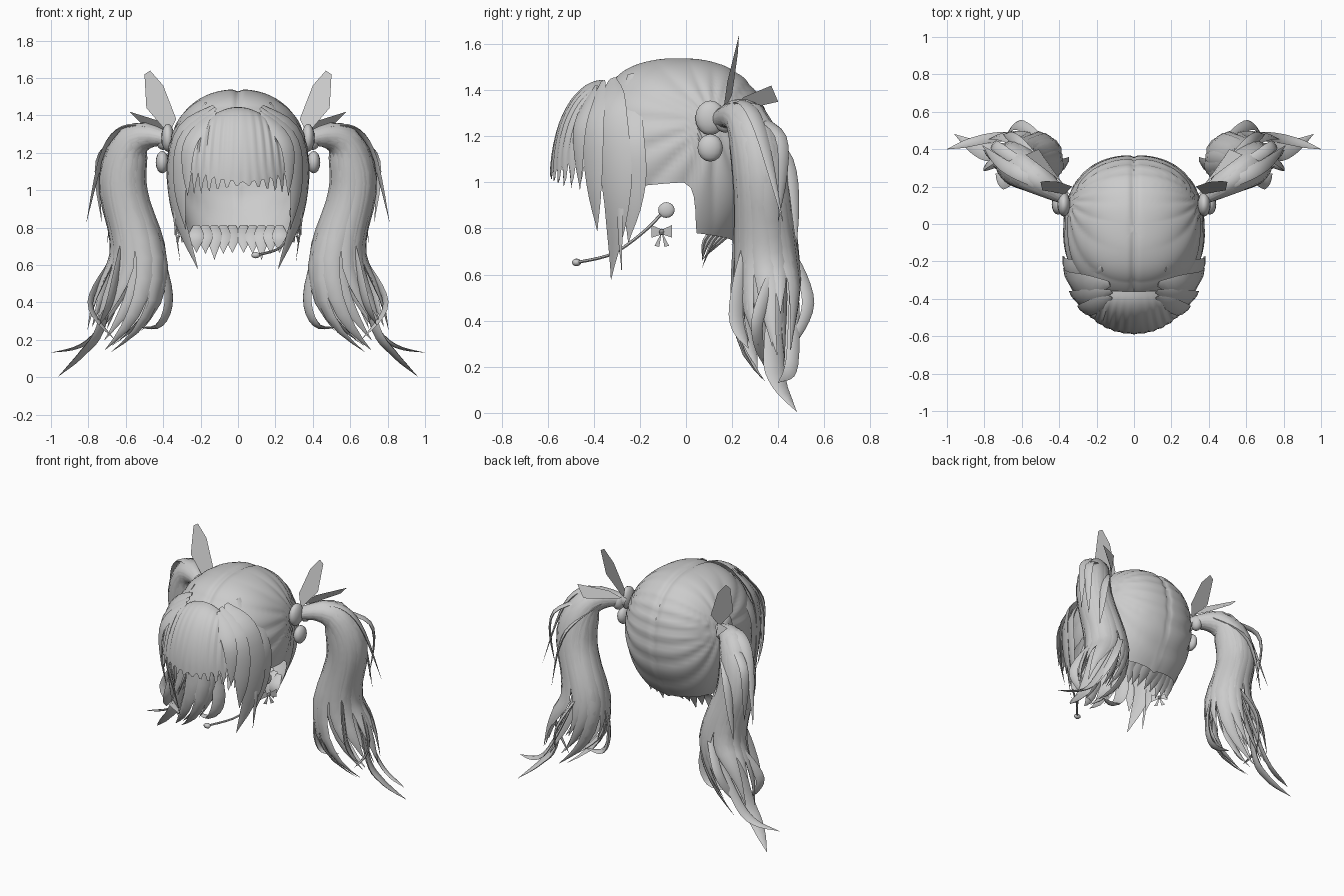
import bpy, bmesh, math, random
from mathutils import Vector as V

if "Cube" in bpy.data.objects:
    bpy.data.objects.remove(bpy.data.objects["Cube"])

random.seed(4)
grey = bpy.data.materials.new("hair_grey")
grey.diffuse_color = (0.6, 0.6, 0.6, 1)
grey.use_nodes = True
grey.node_tree.nodes["Principled BSDF"].inputs["Base Color"].default_value = grey.diffuse_color


def finish(name, bm, mirror=False, angle=50):
    bmesh.ops.recalc_face_normals(bm, faces=bm.faces)
    me = bpy.data.meshes.new(name)
    bm.to_mesh(me)
    bm.free()
    ob = bpy.data.objects.new(name, me)
    bpy.context.collection.objects.link(ob)
    me.materials.append(grey)
    if mirror:
        ob.modifiers.new("mirror", 'MIRROR').use_mirror_merge = False
    bpy.ops.object.select_all(action='DESELECT')
    ob.select_set(True)
    bpy.context.view_layer.objects.active = ob
    bpy.ops.object.shade_smooth_by_angle(angle=math.radians(angle))


def at(vals, t):
    """Smooth interpolation of numbers or vectors, t in 0..1."""
    f = min(max(t, 0), 1) * (len(vals) - 1)
    i = min(int(f), len(vals) - 2)
    u = f - i
    b, c = vals[i], vals[i + 1]
    a, d = vals[max(i - 1, 0)], vals[min(i + 2, len(vals) - 1)]
    return b + (c - a) * (u * .5) + (a * 2 - b * 5 + c * 4 - d) * (u * u * .5) \
        + ((b - c) * 3 + d - a) * (u ** 3 * .5)


def lock(bm, pts, widths, wide, flat=.3, n=14, sides=6):
    """Tapered lens-shaped strand; widths are half widths along the path."""
    pts = [V(p) for p in pts]
    path = [at(pts, i / n) for i in range(n + 1)]
    rings = []
    for i, p in enumerate(path):
        tan = (path[min(i + 1, n)] - path[max(i - 1, 0)]).normalized()
        w = wide(i / n, p, tan) if callable(wide) else V(wide)
        w = (w - tan * w.dot(tan)).normalized()
        nrm = tan.cross(w)
        r = max(at(widths, i / n), .0015)
        angs = [k * math.tau / sides for k in range(sides)]
        rings.append([bm.verts.new(p + w * r * math.cos(q) + nrm * r * flat * math.sin(q)) for q in angs])
    for a, b in zip(rings, rings[1:]):
        for k in range(sides):
            bm.faces.new((a[k], a[(k + 1) % sides], b[(k + 1) % sides], b[k]))
    bm.faces.new(rings[0])
    bm.faces.new(rings[-1])


def grid(bm, rows):
    rows = [[bm.verts.new(p) for p in r] for r in rows]
    for a, b in zip(rows, rows[1:]):
        for k in range(len(a) - 1):
            bm.faces.new((a[k], b[k], b[k + 1], a[k + 1]))
    bmesh.ops.remove_doubles(bm, verts=bm.verts, dist=.0004)


def plate(bm, pts):
    face = bm.faces.new([bm.verts.new(p) for p in pts])
    bmesh.ops.solidify(bm, geom=[face], thickness=.008)


def blob(bm, loc, size, seg=16):
    for v in bmesh.ops.create_uvsphere(bm, u_segments=seg, v_segments=seg // 2, radius=1)['verts']:
        v.co = V([v.co[i] * size[i] + loc[i] for i in range(3)])


# Scalp hair: rounded cap with a stepped lower edge and grooves drawn to the ties
EDGE = [(0, 1.34), (45, 1.30), (58, .98), (92, 1.0), (97, .97), (103, .78), (180, .74)]


def edge_z(a):
    for (a0, z0), (a1, z1) in zip(EDGE, EDGE[1:]):
        if a <= a1:
            return z0 + (z1 - z0) * (a - a0) / (a1 - a0)


def cap_point(a, z):
    s = (z - 1.14) / .4
    if s > 0:
        fx, fy = [max(1 - s ** e, 0) ** (1 / e) for e in (2.2, 2.4)]
    else:
        fx, fy = 1 - .27 * s * s, 1 - .42 * s * s
    sn, cs = math.sin(a), math.cos(a)
    x = .37 * fx * math.copysign(abs(sn) ** .87, sn)
    y = -.39 * fy * math.copysign(abs(cs) ** .87, cs)
    phi = math.atan2(z - 1.27, y - .15)
    g = .995 + .03 * abs(math.sin(phi * 8)) - .025 * math.exp(-(x / .015) ** 2)
    return V((x * g, -.03 + y * g, z - .012 * math.exp(-(x / .02) ** 2)))


bm = bmesh.new()
rows = []
for j in range(41):
    row = []
    for i in range(181):
        d = -180 + i * 2
        zb = edge_z(abs(d))
        row.append(cap_point(math.radians(d), zb + (1.54 - zb) * math.cos(j / 40 * math.pi / 2)))
    rows.append(row)
grid(bm, rows)
finish("scalp_hair", bm)

# Fringe: a ribbed fan ending in jagged points
bm = bmesh.new()
rows = []
for j in range(15):
    t = j / 14
    h, v = math.sin(t * math.pi / 2), 1 - math.cos(t * math.pi / 2)
    row = []
    for i in range(69):
        u = math.radians(-80 + 160 * i / 68)
        s, c = math.sin(u), math.cos(u)
        saw = abs((i % 4) - 2) / 2
        rib = 1 + .02 * (1 - saw) * t
        root = V((.22 * s, -.35 - .01 * c, 1.445 - .12 * s * s))
        tip = V((.315 * s * rib, -.3 - .285 * c * rib, 1.0 + .07 * saw + .025 * math.sin(i * 1.7)))
        p = root.lerp(tip, h)
        p.z = root.z + (tip.z - root.z) * v
        row.append(p)
    rows.append(row)
grid(bm, rows)
finish("fringe", bm)


# Long locks framing the face, lying flat against the head
def round_head(t, p, tan):
    return tan.cross(V((p.x, p.y + .12, max(p.z - 1.1, 0))))


bm = bmesh.new()
for size, pts in [
    (.085, [(.13, -.32, 1.45), (.30, -.33, 1.29), (.335, -.30, .95), (.215, -.325, .58)]),
    (.06, [(.12, -.36, 1.44), (.28, -.40, 1.27), (.31, -.40, 1.02), (.28, -.385, .79)]),
    (.07, [(.17, -.24, 1.47), (.34, -.25, 1.22), (.355, -.23, .98), (.31, -.25, .74)]),
    (.045, [(.12, -.39, 1.42), (.26, -.46, 1.24), (.27, -.46, .97)]),
    (.015, [(.33, -.2, 1.2), (.345, -.28, .92), (.31, -.28, .62)]),
]:
    lock(bm, pts, [size * f for f in (.2, .9, 1, .65, 0)], round_head, .2)
finish("side_locks", bm, True)

# Short strands at the nape
bm = bmesh.new()
for k in range(5):
    x = .03 + .048 * k
    z = .63 + .012 * abs(k - 2) ** 1.6 + .02 * (k % 2)
    lock(bm, [(x, .25 - x * .5, .81), (x, .17 - x * .4, .75), (x, .07, z)], [.02, .04, 0], (1, 0, 0), .25, 8)
finish("nape_strands", bm, True)

# Pigtail: core mass with overlapping locks arranged around its spine
SPINE = [V(p) for p in [(.37, .14, 1.27), (.46, .20, 1.29), (.56, .27, 1.26), (.61, .31, 1.12), (.61, .33, .97),
                        (.56, .345, .80), (.53, .35, .62), (.58, .355, .45), (.66, .37, .30), (.74, .40, .18)]]
RA = [.035, .055, .09, .12, .125, .13, .165, .20, .17, .10]
RB = [.035, .06, .09, .11, .12, .135, .15, .15, .12, .07]
EY = V((-.5, .86, 0))


def around(t, ang, k):
    tan = (at(SPINE, t + .02) - at(SPINE, t - .02)).normalized()
    ex = EY.cross(tan).normalized()
    return at(SPINE, t) + ex * (at(RA, t) * k * math.cos(ang)) + EY * (at(RB, t) * k * math.sin(ang))


bm = bmesh.new()
grid(bm, [[around(.034 * j, math.tau * i / 48 + j * .02, (.76 + .06 * (i // 2 % 2)) * (1 - max(0, j / 20 - .7) * 2.5))
           for i in range(49)] for j in range(21)])
finish("pigtail_core", bm, True, 30)

bm = bmesh.new()
for i in range(27):
    outer = i < 19
    ang = math.tau * (i / 19 if outer else i / 8)
    end = random.uniform(.78, 1)
    k = .9 if outer else .45
    twist = random.uniform(-.3, .3)
    lock(bm, [around(end * j / 9, ang + twist * j / 9, k) for j in range(10)],
         [.012, .03, .045, .05, .05, .045, .03, 0],
         lambda t, p, tan: around(t * end, ang + twist * t + .1, 1) - around(t * end, ang + twist * t - .1, 1), .35, 18)
finish("pigtail_locks", bm, True)

# Curling ends and flyaway strands: start on the spine, start angle, then free points
bm = bmesh.new()
for t, deg, size, pts in [
    (.60, 180, .05, [(.73, .38, .28), (.83, .40, .13), (.96, .48, .005)]),
    (.65, 120, .03, [(.77, .46, .22), (1.0, .40, .13)]),
    (.58, 10, .045, [(.37, .32, .45), (.42, .31, .28), (.55, .33, .27)]),
    (.62, -60, .04, [(.46, .25, .40), (.64, .31, .19)]),
    (.60, -100, .04, [(.68, .22, .42), (.74, .27, .28)]),
    (.62, 180, .03, [(.79, .31, .40), (.66, .34, .20)]),
    (.60, 90, .03, [(.62, .53, .48), (.70, .44, .26)]),
    (.08, 180, .035, [(.60, .26, 1.34), (.72, .33, 1.2), (.81, .42, .83)]),
    (.08, 150, .03, [(.73, .41, 1.2), (.73, .40, .83)]),
    (.10, 120, .03, [(.62, .44, 1.1), (.70, .48, .72)]),
]:
    lock(bm, [around(t, math.radians(deg), .8)] + pts, [size * f for f in (.5, .9, 1, .7, 0)], EY)
finish("pigtail_wisps", bm, True)

# Ribbon ends at each tie, as thin plates
bm = bmesh.new()
plate(bm, [(.37, .16, 1.30), (.33, .20, 1.38), (.40, .225, 1.56), (.47, .23, 1.64), (.50, .225, 1.62), (.49, .18, 1.44)])
plate(bm, [(.36, .19, 1.31), (.42, .25, 1.37), (.58, .37, 1.42), (.51, .40, 1.35), (.42, .27, 1.32)])
finish("hair_ribbons", bm, True, 20)

# Puffs and knot of the hair tie
bm = bmesh.new()
blob(bm, (.375, .105, 1.28), (.035, .065, .075))
blob(bm, (.405, .105, 1.15), (.035, .055, .06))
blob(bm, (.40, .17, 1.27), (.04, .045, .055))
finish("hair_tie", bm, True)

# Dangling bows below the ears
bm = bmesh.new()
c = V((.31, -.105, .785))
for s in (-1, 1):
    side = V((.03, .045, 0)) * s
    up = V((0, 0, .01))
    plate(bm, [c + up, c + side + up * 3, c + side - up * 2.5, c - up])
    plate(bm, [c, c + side * .7 - up * 6, c + side * .25 - up * 6.5])
blob(bm, c, (.012, .012, .014), 8)
finish("ear_bows", bm, True, 20)

# Headset: ear pad, boom and microphone on one side
bm = bmesh.new()
blob(bm, (.29, -.085, .88), (.015, .036, .034))
lock(bm, [(.29, -.10, .87), (.275, -.19, .78), (.22, -.32, .69), (.10, -.47, .653)], [.007, .007], (0, .3, 1), 1)
blob(bm, (.095, -.475, .653), (.025, .02, .017), 10)
finish("headset_microphone", bm)
